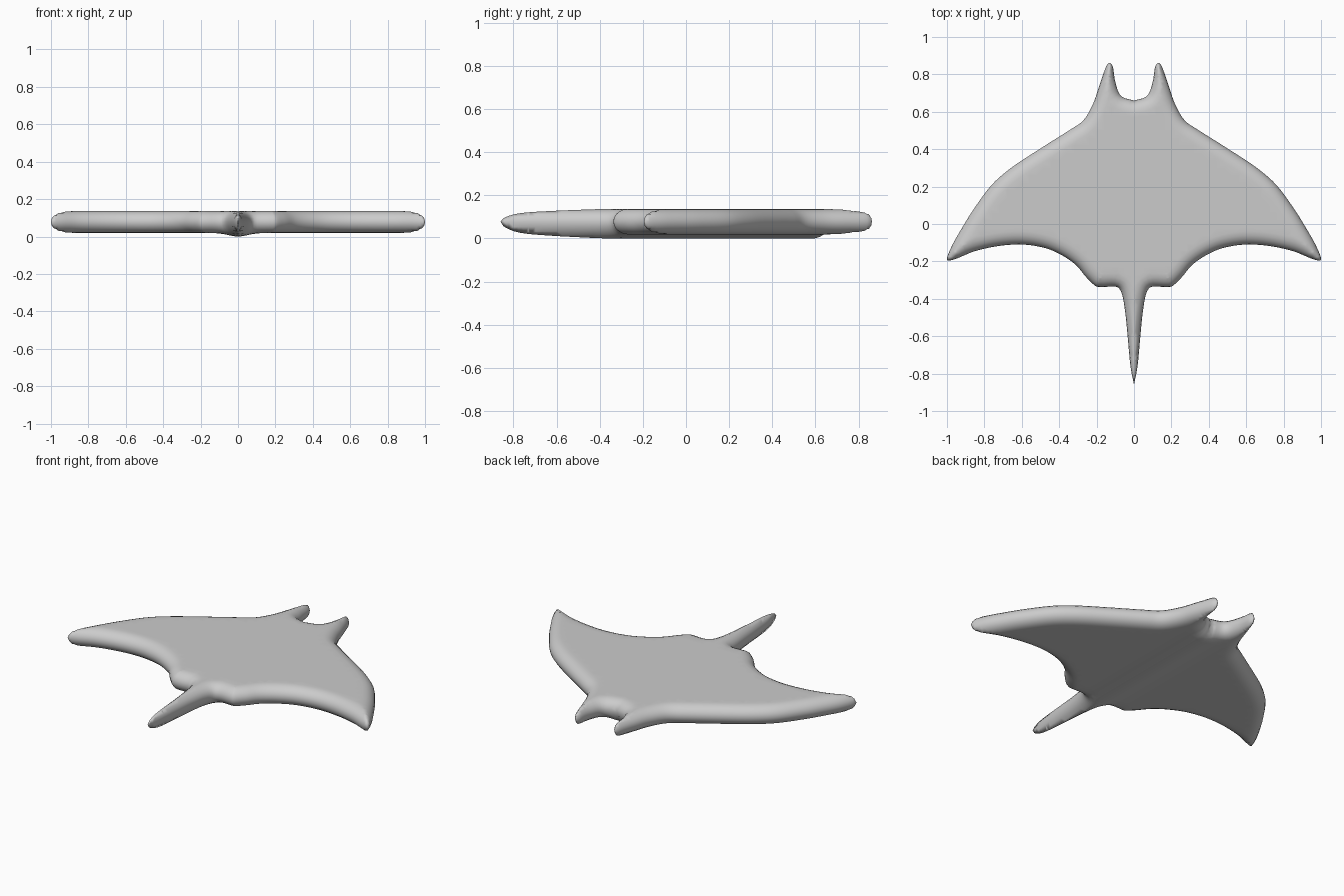
import bpy, bmesh, math
from mathutils import Vector
from mathutils.geometry import delaunay_2d_cdt, intersect_point_line

if "Cube" in bpy.data.objects:
    bpy.data.objects.remove(bpy.data.objects["Cube"])

MID, HALF, ROUND = 0.078, 0.059, 0.07   # mid height, half thickness, edge rounding width

# Right half outline from above: head, horn, wing, rear lobe, tail
KEYS = [(0, .66), (.07, .685), (.1, .76), (.113, .84), (.13, .862), (.15, .84), (.185, .74),
        (.22, .64), (.27, .555), (.34, .505), (.49, .41), (.65, .305), (.76, .21), (.86, .075),
        (.925, -.03), (.975, -.12), (1, -.192), (.95, -.185), (.85, -.145), (.72, -.117),
        (.59, -.11), (.47, -.13), (.38, -.17), (.31, -.22), (.255, -.285), (.205, -.332),
        (.17, -.337), (.09, -.337), (.063, -.38), (.046, -.48), (.034, -.6), (.019, -.76),
        (0, -.86)]
KEYS = [Vector(k) for k in KEYS]
STEPS = 5


def smooth_path(p):
    out = []
    for i in range(len(p) - 1):
        b, c = p[i], p[i + 1]
        m0 = (c - p[i - 1]) / 2 if i else c - b
        m1 = (p[i + 2] - b) / 2 if i + 2 < len(p) else c - b
        # limit tangents so uneven spacing does not overshoot
        L = (c - b).length
        m0 = m0 * min(1, L / m0.length)
        m1 = m1 * min(1, L / m1.length)
        for s in range(STEPS):
            t = s / STEPS
            out.append(b * (2*t**3 - 3*t*t + 1) + m0 * (t**3 - 2*t*t + t)
                       + c * (3*t*t - 2*t**3) + m1 * (t**3 - t*t))
    return out + [p[-1]]


edge = smooth_path(KEYS)
for v in edge:
    v.x = min(max(v.x, 0), 1)


def distance(p):
    best = 9
    for a, b in zip(edge, edge[1:]):
        ab = b - a
        t = min(1, max(0, (p - a).dot(ab) / max(ab.length_squared, 1e-12)))
        best = min(best, (a + ab * t - p).length)
    return best


def inside(p):
    hit = False
    for a, b in zip(edge, edge[1:] + edge[:1]):
        if (a.y > p.y) != (b.y > p.y) and p.x < a.x + (p.y - a.y) * (b.x - a.x) / (b.y - a.y):
            hit = not hit
    return hit


# Outline loop closed along the centre line
centre = [Vector((0, -.845 + i * 1.49 / 60)) for i in range(61)]
loop = edge + centre
points = list(loop)

# Rings following the rounded rim
for k in range(1, 6):
    d = ROUND * (1 - math.cos(k / 5 * math.pi / 2))
    for i in range(1, len(edge) - 1):
        t = (edge[i + 1] - edge[i - 1]).normalized()
        p = edge[i] + Vector((t.y, -t.x)) * d
        if p.x > .006 and inside(p) and distance(p) > d * .93:
            points.append(p)

# Horn spine and flat interior
points += [Vector((.13 + .018 * i / 7, .85 - .15 * i / 7)) for i in range(8)]
for i in range(1, 26):
    for j in range(45):
        p = Vector((i * .04, -.9 + j * .04))
        if inside(p) and distance(p) > ROUND * 1.1:
            points.append(p)

co, _, tris, *_ = delaunay_2d_cdt(points, [], [list(range(len(loop)))], 1, 1e-5)

# Top and bottom skins share the rim vertices
bm = bmesh.new()
top, bottom = [], []
for p in co:
    d = distance(p)
    u = min(1, d / ROUND)
    h = math.sqrt(max(0, 1 - (1 - u) ** 2))
    keel = .019 * math.exp(-(p.x / .07) ** 2)
    a = bm.verts.new((p.x, p.y, MID + HALF * h))
    top.append(a)
    bottom.append(a if d < 2e-5 else bm.verts.new((p.x, p.y, MID - (HALF + keel) * h)))
for f in tris:
    bm.faces.new([top[i] for i in f])
    low = [bottom[i] for i in reversed(f)]
    if any(top[i] is not bottom[i] for i in f):
        bm.faces.new(low)
bm.normal_update()
if sum(f.normal.z for f in bm.faces if f.calc_center_median().z > MID) < 0:
    bmesh.ops.reverse_faces(bm, faces=bm.faces[:])

mesh = bpy.data.meshes.new("ray_body")
bm.to_mesh(mesh)
bm.free()
body = bpy.data.objects.new("ray_body", mesh)
bpy.context.collection.objects.link(body)
for f in mesh.polygons:
    f.use_smooth = True
mirror = body.modifiers.new("mirror", 'MIRROR')
mirror.merge_threshold = .0005
